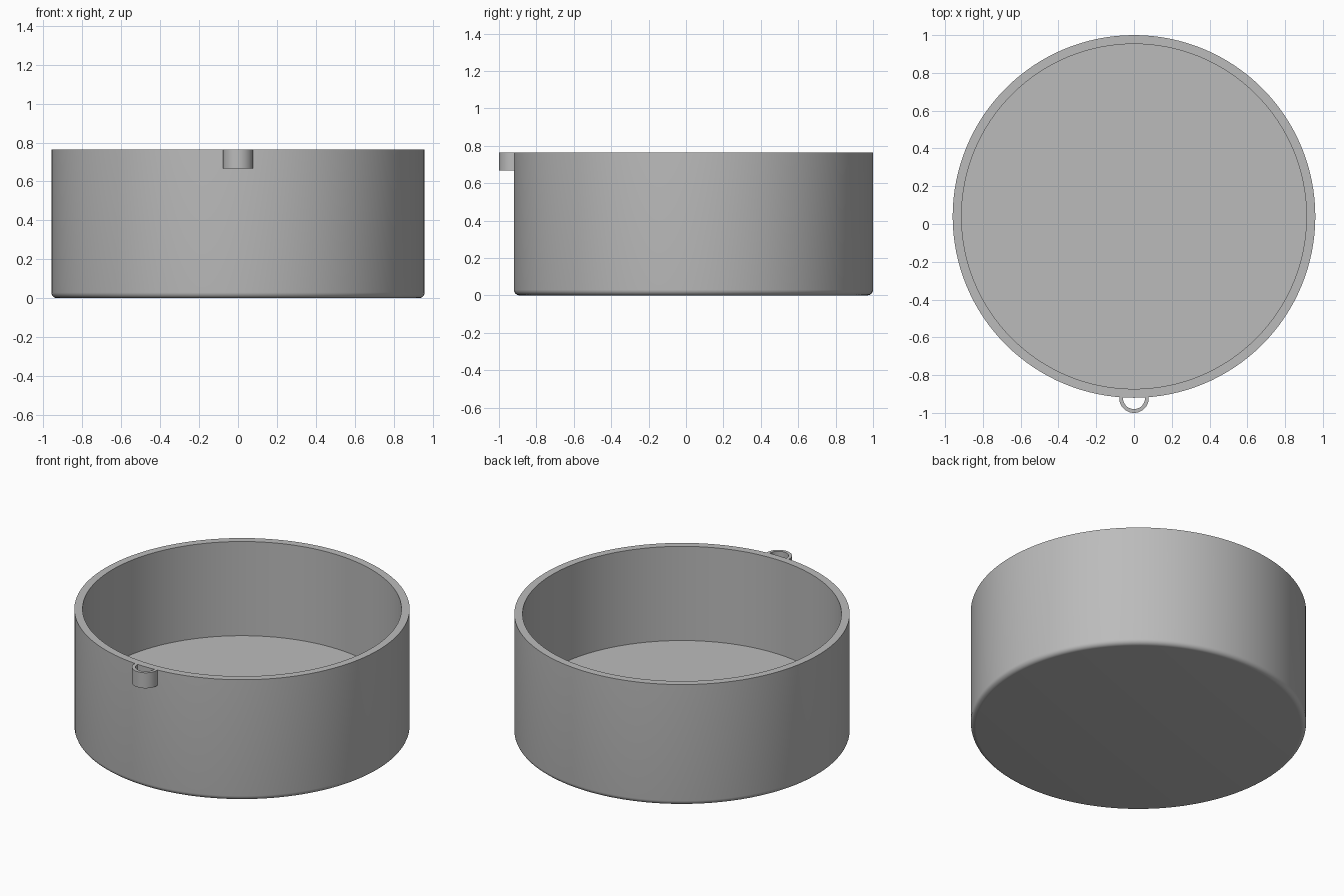
import bpy
import bmesh
from math import radians, pi, sin, cos
from mathutils import Vector

default = bpy.data.objects.get("Cube")
if default:
    bpy.data.objects.remove(default, do_unlink=True)

R_OUT, R_IN, HEIGHT, FLOOR = 0.96, 0.913, 0.765, 0.17
FILLET = 0.03
CENTRE_Y = 0.04

grey = bpy.data.materials.new("plain grey")
grey.use_nodes = True
colour = (0.5, 0.5, 0.5, 1)
grey.diffuse_color = colour
grey.node_tree.nodes["Principled BSDF"].inputs["Base Color"].default_value = colour


def add_object(name, bm):
    bmesh.ops.recalc_face_normals(bm, faces=bm.faces)
    mesh = bpy.data.meshes.new(name)
    bm.to_mesh(mesh)
    bm.free()
    mesh.materials.append(grey)
    obj = bpy.data.objects.new(name, mesh)
    bpy.context.collection.objects.link(obj)
    bpy.ops.object.select_all(action="DESELECT")
    obj.select_set(True)
    bpy.context.view_layer.objects.active = obj
    bpy.ops.object.shade_smooth_by_angle(angle=radians(30))
    return obj


# Round open dish: lathed wall and floor with a filleted bottom edge
fillet = [(R_OUT - FILLET + FILLET * sin(a), FILLET - FILLET * cos(a))
          for a in (i * pi / 12 for i in range(7))]
profile = [(0, 0)] + fillet + [(R_OUT, HEIGHT), (R_IN, HEIGHT), (R_IN, FLOOR), (0, FLOOR)]
bm = bmesh.new()
verts = [bm.verts.new((r, 0, z)) for r, z in profile]
edges = [bm.edges.new(pair) for pair in zip(verts, verts[1:])]
bmesh.ops.spin(bm, geom=verts + edges, cent=(0, 0, 0), axis=(0, 0, 1),
               angle=2 * pi, steps=128)
bmesh.ops.remove_doubles(bm, verts=bm.verts, dist=0.0005)
dish = add_object("dish", bm)
dish.location.y = CENTRE_Y

# Half-ring hanging loop on the front, its ends buried in the wall
LOOP_OUT, LOOP_IN, LOOP_Y, LOOP_HEIGHT = 0.078, 0.058, -0.922, 0.098


def arc(radius):
    points = [(radius * cos(a), LOOP_Y - radius * sin(a))
              for a in (i * pi / 32 for i in range(33))]
    return [(radius, -0.9)] + points + [(-radius, -0.9)]


bm = bmesh.new()
outer, inner = ([bm.verts.new((x, y, HEIGHT - LOOP_HEIGHT)) for x, y in arc(r)]
                for r in (LOOP_OUT, LOOP_IN))
base = [bm.faces.new((outer[i], outer[i + 1], inner[i + 1], inner[i]))
        for i in range(len(outer) - 1)]
top = bmesh.ops.extrude_face_region(bm, geom=base, use_keep_orig=True)["geom"]
bmesh.ops.translate(bm, vec=Vector((0, 0, LOOP_HEIGHT)),
                    verts=[g for g in top if isinstance(g, bmesh.types.BMVert)])
add_object("hanging_loop", bm)
